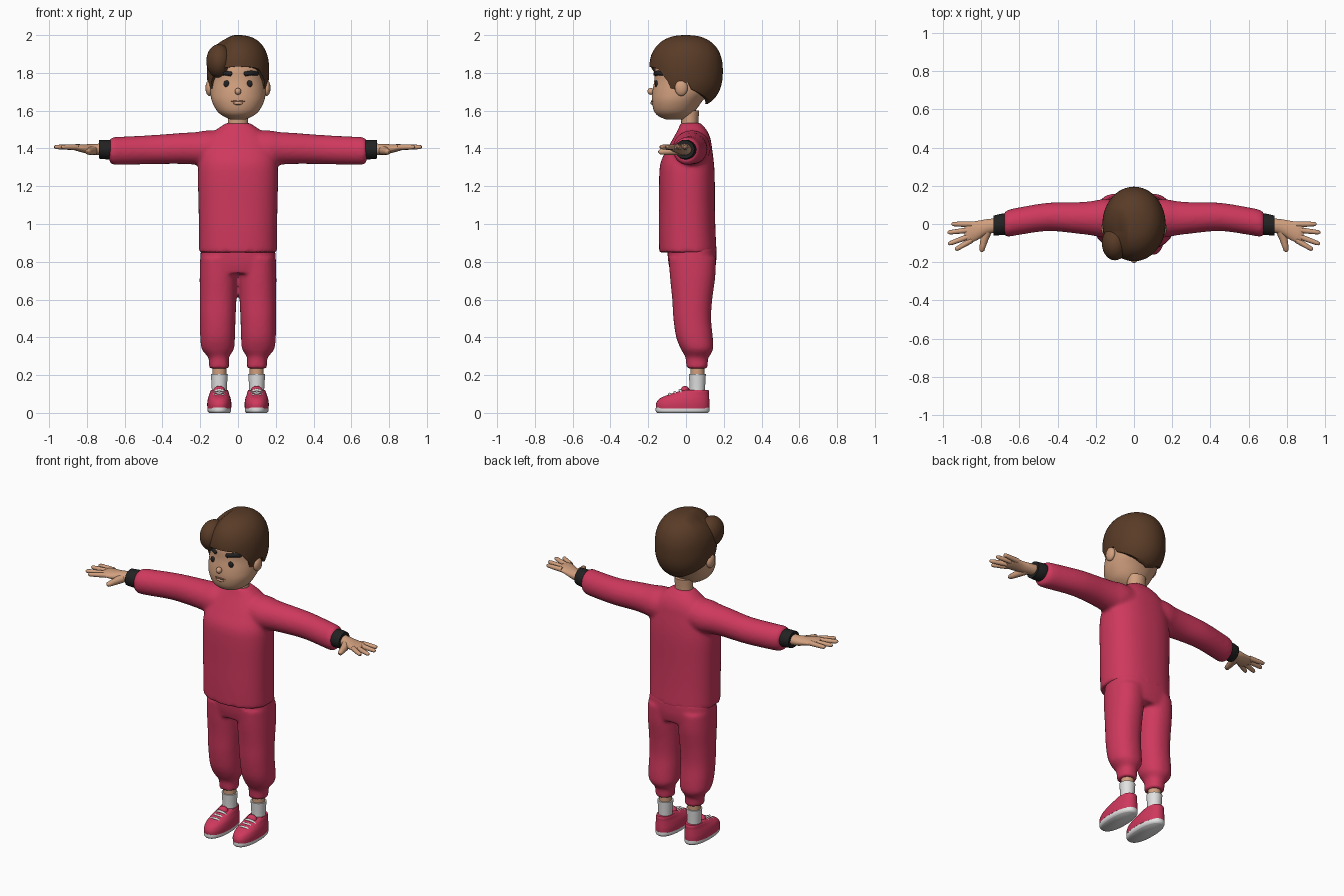
import bpy, bmesh, math
from mathutils import Vector

cube = bpy.data.objects.get("Cube")
if cube:
    bpy.data.objects.remove(cube, do_unlink=True)


def material(name, r, g, b):
    m = bpy.data.materials.new(name)
    m.use_nodes = True
    m.diffuse_color = (r, g, b, 1)
    bsdf = m.node_tree.nodes["Principled BSDF"]
    bsdf.inputs["Base Color"].default_value = (r, g, b, 1)
    bsdf.inputs["Roughness"].default_value = 0.8
    return m


CRIMSON = material("crimson cloth", 0.62, 0.04, 0.11)
BLACK = material("black cloth", 0.016, 0.016, 0.016)
SKIN = material("skin", 0.64, 0.35, 0.21)
HAIR = material("brown hair", 0.1, 0.044, 0.02)
WHITE = material("white", 0.75, 0.75, 0.75)
LIP = material("lip brown", 0.3, 0.13, 0.08)


def spline(keys, t):
    """Smooth interpolation through key tuples, t from 0 to 1."""
    u = t * (len(keys) - 1)
    i = min(int(u), len(keys) - 2)
    f = u - i
    a, b, c, d = (keys[min(max(j, 0), len(keys) - 1)] for j in range(i - 1, i + 3))
    return [q + f * (r - p) / 2 + f * f * (p - 2.5 * q + 2 * r - s / 2)
            + f ** 3 * (1.5 * (q - r) + (s - p) / 2) for p, q, r, s in zip(a, b, c, d)]


def skin_rings(bm, rings):
    for a, b in zip(rings, rings[1:]):
        for i in range(len(a)):
            j = (i + 1) % len(a)
            bm.faces.new((a[i], a[j], b[j], b[i]))


def loft(bm, keys, axis="z", power=2.0, n=40, per=5):
    """Keys are (x, y, z, r1, r2); rings lie across the given axis."""
    rings, steps = [], per * (len(keys) - 1)
    for k in range(steps + 1):
        x, y, z, r1, r2 = spline(keys, k / steps)
        ring = []
        for i in range(n):
            a = math.tau * i / n
            u, v = (math.copysign(abs(w) ** (2 / power), w) for w in (math.cos(a), math.sin(a)))
            off = (u * r1, v * r2, 0) if axis == "z" else (0, u * r1, v * r2)
            ring.append(bm.verts.new(Vector((x, y, z)) + Vector(off)))
        rings.append(ring)
    skin_rings(bm, rings)
    bm.faces.new(rings[0])
    bm.faces.new(rings[-1])


def smooth(mesh):
    mesh.polygons.foreach_set("use_smooth", [True] * len(mesh.polygons))
    mesh.set_sharp_from_angle(angle=math.radians(50))


def finish(name, bm, *mats):
    bmesh.ops.recalc_face_normals(bm, faces=bm.faces[:])
    mesh = bpy.data.meshes.new(name)
    bm.to_mesh(mesh)
    bm.free()
    for m in mats:
        mesh.materials.append(m)
    smooth(mesh)
    ob = bpy.data.objects.new(name, mesh)
    bpy.context.collection.objects.link(ob)
    return ob


def part(name, mat, keys, **kw):
    bm = bmesh.new()
    loft(bm, keys, **kw)
    return finish(name, bm, mat)


def ball(name, mat, loc, radii):
    bm = bmesh.new()
    bmesh.ops.create_uvsphere(bm, u_segments=28, v_segments=18, radius=1)
    bmesh.ops.scale(bm, vec=radii, verts=bm.verts[:])
    bmesh.ops.translate(bm, vec=loc, verts=bm.verts[:])
    return finish(name, bm, mat)


def tube(name, mat, points, radius, taper=None):
    cu = bpy.data.curves.new(name, "CURVE")
    cu.dimensions = "3D"
    cu.bevel_depth, cu.bevel_resolution, cu.use_fill_caps = radius, 4, True
    sp = cu.splines.new("POLY")
    sp.points.add(len(points) - 1)
    for i, p in enumerate(points):
        sp.points[i].co = (*p, 1)
        sp.points[i].radius = taper[i] if taper else 1
    sp.use_smooth = True
    cu.materials.append(mat)
    bpy.context.collection.objects.link(bpy.data.objects.new(name, cu))


def fuse(ob, cuts, rule):
    """Blend overlapping volumes into one cloth, cut it, colour it by rule."""
    rm = ob.modifiers.new("fuse", "REMESH")
    rm.mode, rm.voxel_size = "VOXEL", 0.01
    sm = ob.modifiers.new("relax", "SMOOTH")
    sm.factor, sm.iterations = 0.5, 8
    dg = bpy.context.evaluated_depsgraph_get()
    mesh = bpy.data.meshes.new_from_object(ob.evaluated_get(dg))
    ob.modifiers.clear()
    bm = bmesh.new()
    bm.from_mesh(mesh)
    for co, no in cuts:
        bmesh.ops.bisect_plane(bm, geom=bm.verts[:] + bm.edges[:] + bm.faces[:],
                               dist=1e-5, plane_co=co, plane_no=no)
    for f in bm.faces:
        f.material_index = rule(f.calc_center_median())
    mats = list(ob.data.materials)
    bm.to_mesh(mesh)
    bm.free()
    mesh.materials.clear()
    for m in mats:
        mesh.materials.append(m)
    ob.data = mesh
    smooth(mesh)


# Sweater: torso and sleeves, chest band and V neck
bm = bmesh.new()
loft(bm, [(0, .01, .85, .207, .152), (0, .006, .97, .207, .15), (0, .005, 1.1, .209, .148),
          (0, .005, 1.25, .212, .147), (0, .007, 1.33, .207, .14), (0, .02, 1.4, .19, .118),
          (0, .03, 1.45, .165, .1), (0, .033, 1.495, .12, .078), (0, .025, 1.535, .062, .053)],
     power=2.4, n=64)
for s in (1, -1):
    loft(bm, [(0, .03, 1.4, .09, .09), (s * .15, .03, 1.4, .1, .096), (s * .22, .03, 1.4, .09, .087),
              (s * .3, .032, 1.4, .082, .082), (s * .45, .037, 1.394, .074, .077),
              (s * .6, .015, 1.388, .072, .075), (s * .66, .003, 1.387, .07, .073),
              (s * .68, 0, 1.388, .058, .06)], axis="x")
sweater = finish("sweater", bm, CRIMSON, BLACK, SKIN)
LOW, HIGH, VEE = 1.09, 1.255, 1.478


def sweater_rule(c):
    if LOW < c.z < HIGH:
        return 1
    return 2 if c.y < .03 and c.z > VEE + abs(c.x) else 0


fuse(sweater, [((0, 0, LOW), (0, 0, 1)), ((0, 0, HIGH), (0, 0, 1)),
               ((0, 0, VEE), (1, 0, -1)), ((0, 0, VEE), (-1, 0, -1))], sweater_rule)

# Trousers: hips and legs, with a side stripe
bm = bmesh.new()
loft(bm, [(0, .03, .88, .195, .13), (0, .033, .8, .2, .127), (0, .034, .74, .195, .115)],
     power=2.5, n=64)
for s in (1, -1):
    loft(bm, [(s * .1, .033, .82, .1, .125), (s * .103, .035, .72, .1, .12), (s * .105, .033, .6, .097, .106),
              (s * .107, .033, .5, .094, .1), (s * .108, .045, .4, .092, .097),
              (s * .107, .058, .34, .086, .086), (s * .105, .06, .31, .066, .071),
              (s * .102, .058, .29, .054, .06), (s * .1, .058, .235, .053, .057)], power=2.2)
trousers = finish("trousers", bm, CRIMSON, BLACK)


def edge(z, top, bottom):
    return bottom + (top - bottom) * (z - .24) / .62


FRONT, BACK = (.03, .055), (.08, .09)
fuse(trousers, [((0, e[1], .24), (0, .62, e[1] - e[0])) for e in (FRONT, BACK)],
     lambda c: int(abs(c.x) > .112 and edge(c.z, *FRONT) < c.y < edge(c.z, *BACK)))

# Neck and head
part("neck", SKIN, [(0, .02, 1.46, .06, .05), (0, .02, 1.53, .054, .045), (0, .02, 1.6, .056, .05)])
HEAD = [(0, -.055, 1.553, .04, .05), (0, -.062, 1.572, .08, .085), (0, -.06, 1.6, .112, .11),
        (0, -.047, 1.65, .138, .133), (0, -.024, 1.7, .147, .154), (0, -.004, 1.76, .147, .164),
        (0, 0, 1.82, .145, .164), (0, .005, 1.88, .13, .15), (0, .01, 1.95, .08, .09)]
part("head", SKIN, HEAD, power=2.1, n=64)


def face(x, z):
    """Point on the front of the face."""
    k = min((spline(HEAD, i / 200) for i in range(201)), key=lambda r: abs(r[2] - z))
    return (x, k[1] - k[4] * math.sqrt(1 - (x / k[3]) ** 2), z)


# Face details and ears
for s, side in ((1, "left"), (-1, "right")):
    ball(side + "_eye", BLACK, face(s * .06, 1.742), (.017, .009, .018))
    tube(side + "_eyebrow", BLACK, [face(s * x, z) for x, z in
         ((.032, 1.792), (.037, 1.794), (.07, 1.8), (.1, 1.796), (.106, 1.793))], .013, (.5, 1, 1, .9, .4))
    ball(side + "_ear", SKIN, (s * .152, -.025, 1.72), (.02, .034, .042))
ball("nose", SKIN, (0, -.186, 1.702), (.017, .018, .018))
tube("mouth", LIP, [face(x, 1.65 - 1.5 * x * x) for x in (-.036, -.02, 0, .02, .036)], .005, (.4, 1, 1, 1, .4))
tube("lower_lip", SKIN, [face(x, 1.64) for x in (-.026, -.012, 0, .012, .026)], .009, (.3, 1, 1, 1, .3))

# Hair cap: crown rings running down to a hairline set by direction
LINE = [(0, 1.835), (30, 1.83), (42, 1.82), (52, 1.785), (61, 1.75), (64, 1.7), (72, 1.7), (75, 1.75),
        (94, 1.75), (98, 1.715), (120, 1.685), (150, 1.65), (180, 1.635)]


def hairline(deg):
    for (a, h), (b, k) in zip(LINE, LINE[1:]):
        if deg <= b:
            return h + (k - h) * (deg - a) / (b - a)
    return LINE[-1][1]


bm = bmesh.new()
P, MID, ROWS, COLS = 2.4, 1.81, 26, 120
rings = [[] for _ in range(ROWS + 1)]
for i in range(COLS):
    deg = 360 * i / COLS
    a = math.radians(deg)
    q = (hairline(min(deg, 360 - deg)) - MID) / .2
    low = math.asin(math.copysign(abs(q) ** (P / 2), q))
    for k in range(ROWS + 1):
        t = min((k + .15) / (ROWS - .85), 1)
        e = math.pi / 2 + (low - math.pi / 2) * t
        r = math.cos(e) ** (2 / P) * (.86 if k == ROWS else 1)
        up = abs(math.sin(e)) ** (2 / P)
        x, y = .165 * r * math.sin(a), -.195 * r * math.cos(a)
        z = MID + (.19 * up if e > 0 else -.2 * up)
        # Side parting lowers the front right
        if z > MID and y < .08:
            z -= .035 * min(max((-x - .03) / .05, 0), 1) * min((.08 - y) / .12, 1) * (z - MID) / .19
        rings[k].append(bm.verts.new((x, y, z)))
skin_rings(bm, rings)
bm.faces.new(rings[0])
finish("hair", bm, HAIR)
ball("hair_tuft", HAIR, (-.1, -.1, 1.862), (.068, .09, .09))

# Cuffs, hands, ankles, socks and shoes
for s, side in ((1, "left"), (-1, "right")):
    part(side + "_wrist_cuff", BLACK, [(s * .655, 0, 1.393, .054, .05), (s * .69, -.002, 1.394, .056, .052),
         (s * .735, -.008, 1.395, .052, .049)], axis="x")
    part(side + "_palm", SKIN, [(s * .71, -.005, 1.395, .036, .032), (s * .77, -.015, 1.395, .04, .028),
         (s * .82, -.034, 1.4, .05, .022), (s * .865, -.045, 1.406, .054, .016),
         (s * .885, -.045, 1.407, .035, .008)], axis="x")
    for name, y, tx, ty in (("little", -.002, .955, .0), ("ring", -.03, .975, -.045),
                            ("middle", -.06, .972, -.105), ("index", -.085, .935, -.135)):
        base, tip = Vector((s * .85, y, 1.406)), Vector((s * tx, ty, 1.408))
        tube(f"{side}_{name}_finger", SKIN, [base.lerp(tip, t) for t in (0, .5, .88, .96, 1)],
             .0135, (1.1, 1, .85, .65, .2))
    tube(side + "_thumb", SKIN, [(s * .76, -.02, 1.392), (s * .78, -.07, 1.386), (s * .79, -.11, 1.383),
         (s * .796, -.137, 1.382), (s * .798, -.147, 1.382)], .017, (1.5, 1.3, 1, .8, .2))
    c = s * .099
    part(side + "_ankle", SKIN, [(c, .06, .18, .037, .037), (c, .06, .26, .037, .037)])
    part(side + "_sock", WHITE, [(c, .058, .08, .04, .042), (c, .06, .13, .04, .041),
                                 (c, .06, .207, .045, .045)])
    part(side + "_shoe_sole", WHITE, [(c, -.018, 0, .055, .134), (c, -.018, .01, .062, .142),
                                      (c, -.018, .028, .062, .142)], power=2.3)
    part(side + "_shoe", CRIMSON, [(c, -.018, .024, .063, .141), (c, -.017, .05, .064, .141),
         (c, -.008, .076, .06, .131), (c, .015, .097, .053, .107), (c, .04, .113, .048, .082),
         (c, .052, .122, .044, .066)], power=2.3)
    ball(side + "_shoe_tongue", CRIMSON, (c, -.005, .115), (.032, .024, .028))
    for i, (y, z) in enumerate(((-.088, .1), (-.06, .109), (-.032, .121))):
        tube(f"{side}_lace_{i + 1}", WHITE, [(c + u, y + abs(u) * .2, z - 12 * u * u)
             for u in (-.038, -.02, 0, .02, .038)], .007, (.8, 1, 1, 1, .8))
